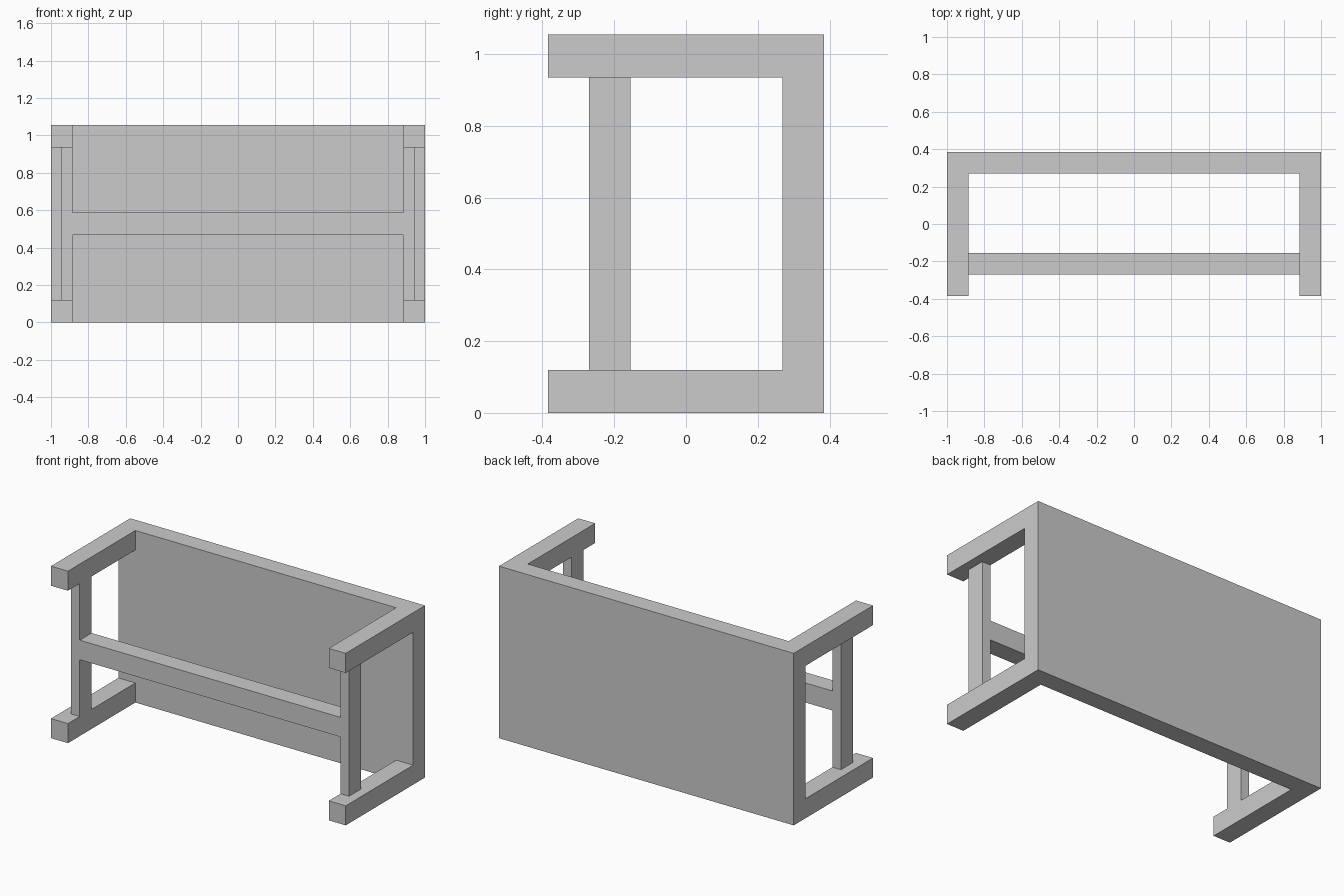
import bpy
import bmesh
from mathutils import Vector

if "Cube" in bpy.data.objects:
    bpy.data.objects.remove(bpy.data.objects["Cube"])


def extrude_profile(name, points, offset):
    """Closed flat outline extruded into a solid."""
    bm = bmesh.new()
    face = bm.faces.new([bm.verts.new(p) for p in points])
    ext = bmesh.ops.extrude_face_region(bm, geom=[face], use_keep_orig=True)
    moved = [g for g in ext["geom"] if isinstance(g, bmesh.types.BMVert)]
    bmesh.ops.translate(bm, verts=moved, vec=Vector(offset))
    bmesh.ops.recalc_face_normals(bm, faces=bm.faces)
    mesh = bpy.data.meshes.new(name)
    bm.to_mesh(mesh)
    bm.free()
    obj = bpy.data.objects.new(name, mesh)
    bpy.context.collection.objects.link(obj)
    return obj


H, D = 1.055, 0.384        # height, half depth
T, RAIL = 0.115, 0.12      # board thickness, rail height
BACK = D - T               # inner face of the back panel
INNER = 1 - T              # inner face of the side rails

# Back panel with top and bottom side rails: C profile, hollowed between the ends
c_profile = [(-D, 0), (D, 0), (D, H), (-D, H), (-D, H - RAIL),
             (BACK, H - RAIL), (BACK, RAIL), (-D, RAIL)]
body = extrude_profile("back_panel_and_rails",
                       [(-1, y, z) for y, z in c_profile], (2, 0, 0))

cutter = extrude_profile("middle_cutter",
                         [(-INNER, -1, -1), (INNER, -1, -1),
                          (INNER, -1, 2), (-INNER, -1, 2)], (0, 1 + BACK, 0))
cutter.hide_render = True
cutter.hide_viewport = True
cut = body.modifiers.new("open_middle", 'BOOLEAN')
cut.operation = 'DIFFERENCE'
cut.solver = 'EXACT'
cut.object = cutter

# Front posts joined by a crossbar: H profile
PO, LO, HI = 0.943, 0.468, 0.588
Z0, Z1 = RAIL, H - RAIL
h_profile = [(-PO, Z0), (-INNER, Z0), (-INNER, LO), (INNER, LO), (INNER, Z0), (PO, Z0),
             (PO, Z1), (INNER, Z1), (INNER, HI), (-INNER, HI), (-INNER, Z1), (-PO, Z1)]
extrude_profile("front_posts_and_crossbar",
                [(x, -0.27, z) for x, z in h_profile], (0, T, 0))
